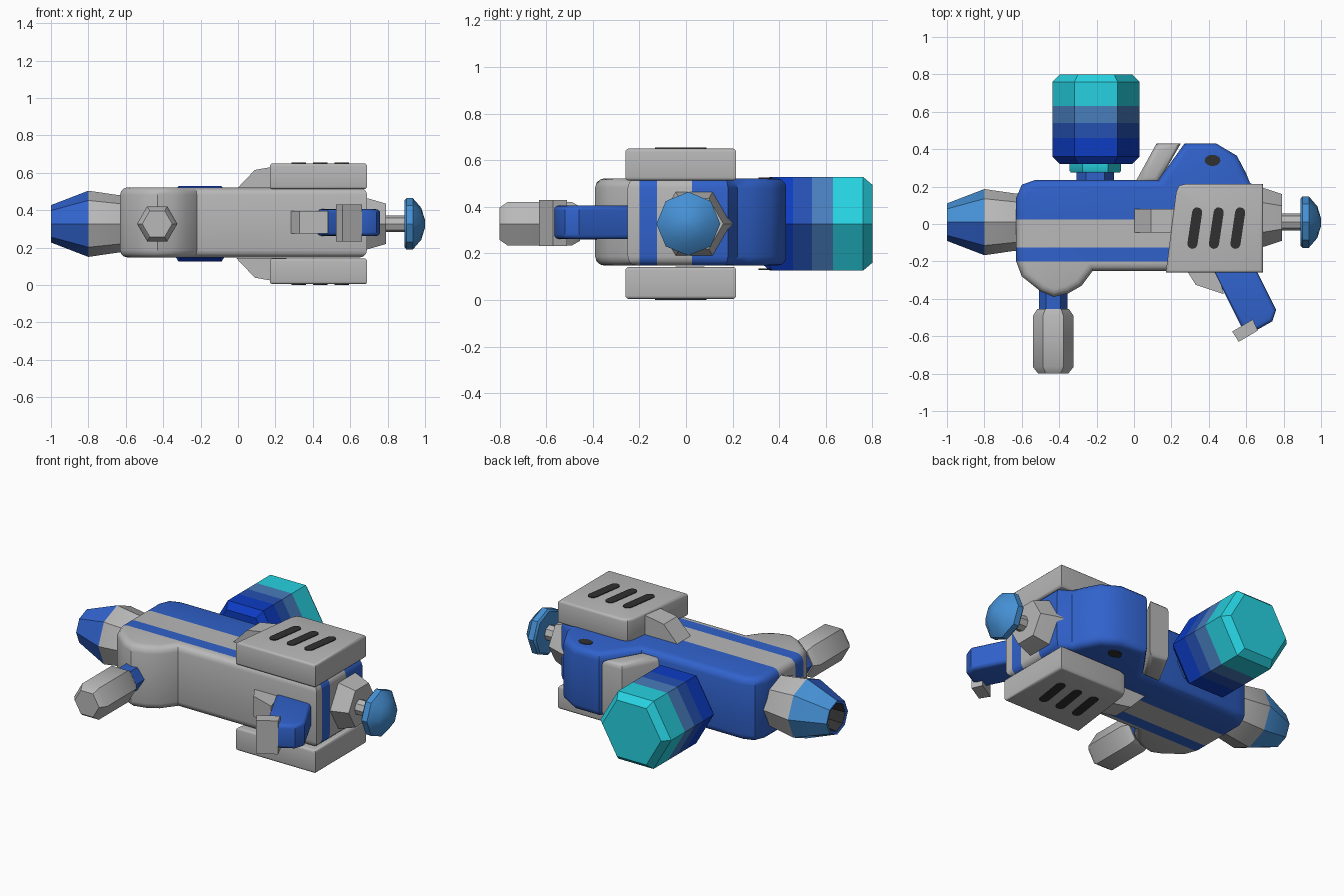
import bpy, bmesh, math
from mathutils import Vector

cube = bpy.data.objects.get("Cube")
if cube:
    bpy.data.objects.remove(cube)

MID = 0.327  # mirror height


def material(name, rgb):
    m = bpy.data.materials.new(name)
    m.use_nodes = True
    m.diffuse_color = (*rgb, 1)
    m.node_tree.nodes["Principled BSDF"].inputs["Base Color"].default_value = (*rgb, 1)
    return m


GREY = material("light grey", (0.48, 0.48, 0.48))
BLUE = material("blue", (0.03, 0.122, 0.60))
SKY = material("sky blue", (0.06, 0.28, 0.66))
CYAN = material("cyan", (0.02, 0.64, 0.75))
DEEP = material("deep blue", (0.004, 0.045, 0.55))
NAVY = material("mid blue", (0.018, 0.08, 0.44))
STEEL = material("steel blue", (0.065, 0.205, 0.50))
DARK = material("charcoal", (0.03, 0.03, 0.03))


def finish(name, bm, mats):
    bmesh.ops.recalc_face_normals(bm, faces=bm.faces)
    mesh = bpy.data.meshes.new(name)
    bm.to_mesh(mesh)
    bm.free()
    for m in mats:
        mesh.materials.append(m)
    ob = bpy.data.objects.new(name, mesh)
    bpy.context.collection.objects.link(ob)
    bpy.ops.object.select_all(action="DESELECT")
    ob.select_set(True)
    bpy.context.view_layer.objects.active = ob
    bpy.ops.object.shade_smooth_by_angle(angle=math.radians(35))
    return ob


def prism(name, outline, lo, hi, mats, bevel=0, axis="z", cuts=(), rule=None):
    """Extrude an outline along z (x, y points) or y (x, z points)."""
    def place(p, t):
        return (p[0], p[1], t) if axis == "z" else (p[0], t, p[1])
    bm = bmesh.new()
    a = [bm.verts.new(place(p, lo)) for p in outline]
    b = [bm.verts.new(place(p, hi)) for p in outline]
    caps = [bm.faces.new(a), bm.faces.new(b)]
    for i in range(len(a)):
        j = (i + 1) % len(a)
        bm.faces.new((a[i], a[j], b[j], b[i]))
    bmesh.ops.recalc_face_normals(bm, faces=bm.faces)
    if bevel:
        rim = {e for f in caps for e in f.edges}
        bmesh.ops.bevel(bm, geom=list(rim), offset=bevel, segments=3,
                        profile=0.5, affect="EDGES", clamp_overlap=True)
    bmesh.ops.triangulate(bm, faces=[f for f in bm.faces if len(f.verts) > 4])
    for y in cuts:
        bmesh.ops.bisect_plane(bm, geom=bm.verts[:] + bm.edges[:] + bm.faces[:],
                               plane_co=(0, y, 0), plane_no=(0, 1, 0))
    if rule:
        for f in bm.faces:
            f.material_index = rule(f.calc_center_median())
    return finish(name, bm, mats)


def lathe(name, axis, centre, profile, sides, mats, bands=None, rule=None):
    """Rings of (position, radius) round the x or y axis, one colour per band."""
    bm = bmesh.new()
    rings = []
    for t, r in profile:
        ring = []
        for i in range(sides):
            ang = math.tau * i / sides
            c, s = r * math.cos(ang), r * math.sin(ang)
            co = (t, centre + c, MID + s) if axis == "x" else (centre + c, t, MID + s)
            ring.append(bm.verts.new(co))
        rings.append(ring)
    for k in range(len(rings) - 1):
        for i in range(sides):
            j = (i + 1) % sides
            f = bm.faces.new((rings[k][i], rings[k][j], rings[k + 1][j], rings[k + 1][i]))
            f.material_index = bands[k] if bands else 0
    for ring, k in ((rings[0], 0), (rings[-1], -1)):
        bm.faces.new(ring).material_index = bands[k] if bands else 0
    if rule:
        for f in bm.faces:
            f.material_index = rule(f.calc_center_median(), f.material_index)
    return finish(name, bm, mats)


def both_sides(name, outline, lo, hi, mats, bevel=0, axis="z"):
    """Build a part above the middle and its copy below."""
    prism("upper_" + name, outline, lo, hi, mats, bevel, axis)
    if axis == "z":
        prism("lower_" + name, outline, 2 * MID - hi, 2 * MID - lo, mats, bevel)
    else:
        flipped = [(x, 2 * MID - z) for x, z in outline]
        prism("lower_" + name, flipped, lo, hi, mats, bevel, axis)


# Main body with side stripes and rear hump
body = [(-0.63, -0.2), (-0.6, -0.28), (-0.5, -0.36), (-0.43, -0.39), (-0.35, -0.37),
        (-0.28, -0.33), (-0.22, -0.25), (0.69, -0.25), (0.69, 0.18), (0.62, 0.22),
        (0.6, 0.27), (0.55, 0.365), (0.44, 0.43), (0.27, 0.43), (0.13, 0.235),
        (-0.53, 0.235), (-0.6, 0.21), (-0.63, 0.14)]
prism("body", body, 0.147, 0.522, [GREY, BLUE], 0.04, cuts=(-0.2, -0.125, 0.025),
      rule=lambda c: int(c.y > 0.025 or -0.2 < c.y < -0.125))
prism("hump_collar", [(0.005, 0.22), (0.12, 0.43), (0.25, 0.43), (0.13, 0.22)],
      0.155, 0.5, [GREY], 0.03)

# Side panels, their front wedges, vent slots and pivot dots
panel = [(0.17, -0.26), (0.225, 0.17), (0.24, 0.205), (0.28, 0.215), (0.69, 0.215), (0.69, -0.26)]
both_sides("side_panel", panel, 0.512, 0.65, [GREY], 0.015)
both_sides("panel_wedge", [(-0.01, 0.51), (0.09, 0.615), (0.26, 0.645), (0.26, 0.51)],
           -0.045, 0.08, [GREY], axis="y")


def slot(cx, cy, half, r, lean):
    d = Vector((lean, 1)).normalized()
    n = Vector((d.y, -d.x))
    pts = []
    for sign in (1, -1):
        for k in range(7):
            a = math.pi * k / 6
            p = Vector((cx, cy)) + sign * (d * half + n * r * math.cos(a) + d * r * math.sin(a))
            pts.append((p.x, p.y))
    return pts


for i in range(3):
    both_sides(f"vent_slot_{i + 1}", slot(0.325 + 0.115 * i, -0.022, 0.085, 0.027, 0.15),
               0.647, 0.654, [DARK])
dot = [(0.42 + 0.042 * math.cos(math.tau * i / 16), 0.34 + 0.03 * math.sin(math.tau * i / 16))
       for i in range(16)]
both_sides("pivot_dot", dot, 0.518, 0.525, [DARK])

# Nozzle with hollow tip
lathe("nozzle", "x", 0.01,
      [(-0.6, 0.15), (-0.65, 0.155), (-0.8, 0.177), (-1.0, 0.1), (-0.995, 0.082), (-0.85, 0.07)],
      8, [GREY, BLUE, SKY, DARK], (0, 0, 1, 1, 3),
      lambda c, m: 2 if m == 1 and c.y > 0.05 else m)

# Rear plunger
lathe("rear_cone", "x", 0.035, [(0.66, 0.165), (0.7, 0.155), (0.79, 0.125)], 6, [GREY])
lathe("plunger_rod", "x", 0.01, [(0.76, 0.045), (0.91, 0.045)], 8, [GREY])
lathe("plunger_knob", "x", 0.01,
      [(0.89, 0.125), (0.9, 0.137), (0.935, 0.137), (0.98, 0.085), (1.0, 0.02)], 8, [SKY])

# Tank, collar and neck
lathe("tank", "y", -0.203,
      [(0.32, 0.193), (0.36, 0.232), (0.46, 0.232), (0.54, 0.232), (0.63, 0.232),
       (0.76, 0.232), (0.8, 0.193)],
      6, [DEEP, NAVY, STEEL, CYAN], (0, 0, 1, 2, 3, 3))
lathe("tank_collar", "y", -0.207, [(0.275, 0.13), (0.285, 0.138), (0.325, 0.138)], 6, [CYAN])
lathe("tank_neck", "y", -0.207, [(0.2, 0.1), (0.29, 0.1)], 6, [BLUE])

# Front grip
lathe("front_grip_neck", "y", -0.432, [(-0.5, 0.077), (-0.34, 0.077)], 6, [BLUE])
lathe("front_grip", "y", -0.432,
      [(-0.8, 0.08), (-0.765, 0.108), (-0.49, 0.108), (-0.455, 0.085)], 6, [GREY])

# Rear handle, its end cap and the trigger
handle = [(0.4, -0.2), (0.63, -0.2), (0.76, -0.46), (0.74, -0.52), (0.66, -0.565), (0.58, -0.56)]
prism("rear_handle", handle, 0.262, 0.405, [BLUE], 0.02)
prism("handle_cap", [(0.525, -0.575), (0.635, -0.51), (0.662, -0.57), (0.56, -0.63)],
      0.232, 0.43, [GREY])
prism("trigger", [(0.27, -0.23), (0.33, -0.325), (0.48, -0.375), (0.44, -0.23)],
      0.275, 0.395, [GREY])
